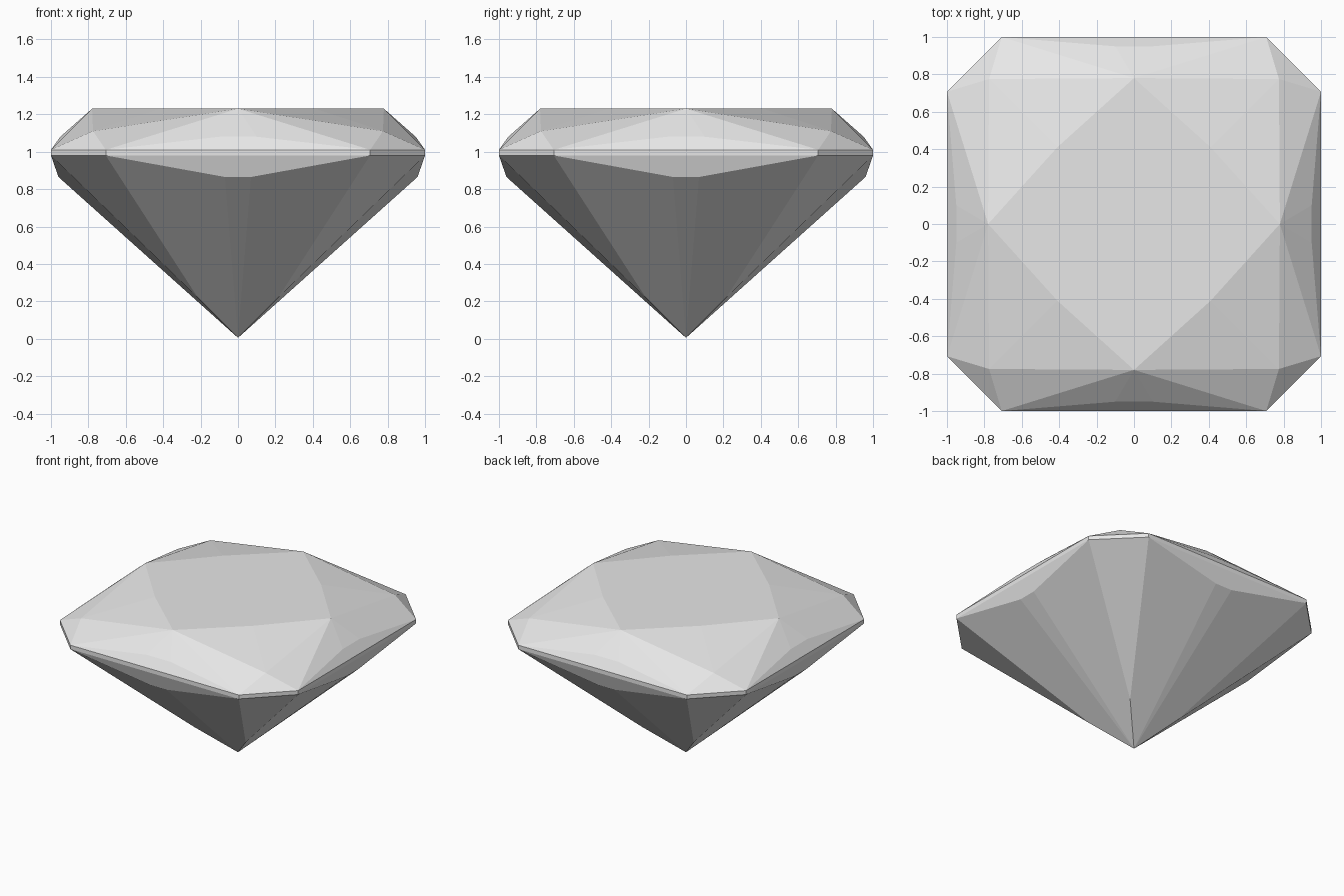
import bpy
import bmesh
from math import atan2, pi
from mathutils import Matrix, Vector

cube = bpy.data.objects.get("Cube")
if cube:
    bpy.data.objects.remove(cube, do_unlink=True)

# Heights of the cut
TABLE, STAR, BREAK, RIM_TOP = 1.23, 1.11, 1.08, 1.01
RIM_LOW, KNEE, CULET = 0.98, 0.865, 0.005
CUT = 0.707  # half length of a long rim edge

# Points of the front quarter, right-hand half
table_tip = (0, -0.78, TABLE)
table_side = (0.78, 0, TABLE)
table_mid = (0.41, -0.41, TABLE)
star = (0.775, -0.775, STAR)
crown_break = (0.1, -0.95, BREAK)
rim, rim_next = (CUT, -1, RIM_TOP), (1, -CUT, RIM_TOP)
low, low_next = (CUT, -1, RIM_LOW), (1, -CUT, RIM_LOW)
knee = (0.07, -0.96, KNEE)
keel = (0.215, -0.215, 0.22)
culet = (0, 0, CULET)


def flip(p):
    return (-p[0], p[1], p[2])


# Facets centred on the front
facets = [
    [flip(rim), rim, crown_break, flip(crown_break)],
    [flip(crown_break), crown_break, table_tip],
    [flip(low), low, rim, flip(rim)],
    [flip(low), low, knee, flip(knee)],
    [flip(knee), knee, culet],
]
# Facets mirrored left and right
for facet in ([rim, table_tip, crown_break],
              [rim, star, table_tip],
              [low, keel, culet, knee]):
    facets += [facet, [flip(p) for p in facet]]
# Facets across the corner
facets += [
    [rim, rim_next, star],
    [table_tip, star, table_mid],
    [star, table_side, table_mid],
    [low, low_next, rim_next, rim],
    [low, low_next, keel],
]

# Repeat the quarter around the axis and weld it
bm = bmesh.new()
for quarter in range(4):
    turn = Matrix.Rotation(quarter * pi / 2, 3, 'Z')
    for facet in facets:
        bm.faces.new([bm.verts.new(turn @ Vector(p)) for p in facet])
bmesh.ops.remove_doubles(bm, verts=bm.verts[:], dist=0.001)

# Flat table on top
top = [v for v in bm.verts if v.co.z > TABLE - 0.01]
bm.faces.new(sorted(top, key=lambda v: atan2(v.co.y, v.co.x)))
bmesh.ops.recalc_face_normals(bm, faces=bm.faces[:])

mesh = bpy.data.meshes.new("gemstone")
bm.to_mesh(mesh)
bm.free()

# Pale grey stone
stone = bpy.data.materials.new("pale grey stone")
stone.use_nodes = True
colour = (0.8, 0.8, 0.8, 1)
stone.diffuse_color = colour
stone.node_tree.nodes["Principled BSDF"].inputs["Base Color"].default_value = colour
mesh.materials.append(stone)

gemstone = bpy.data.objects.new("gemstone", mesh)
bpy.context.collection.objects.link(gemstone)
